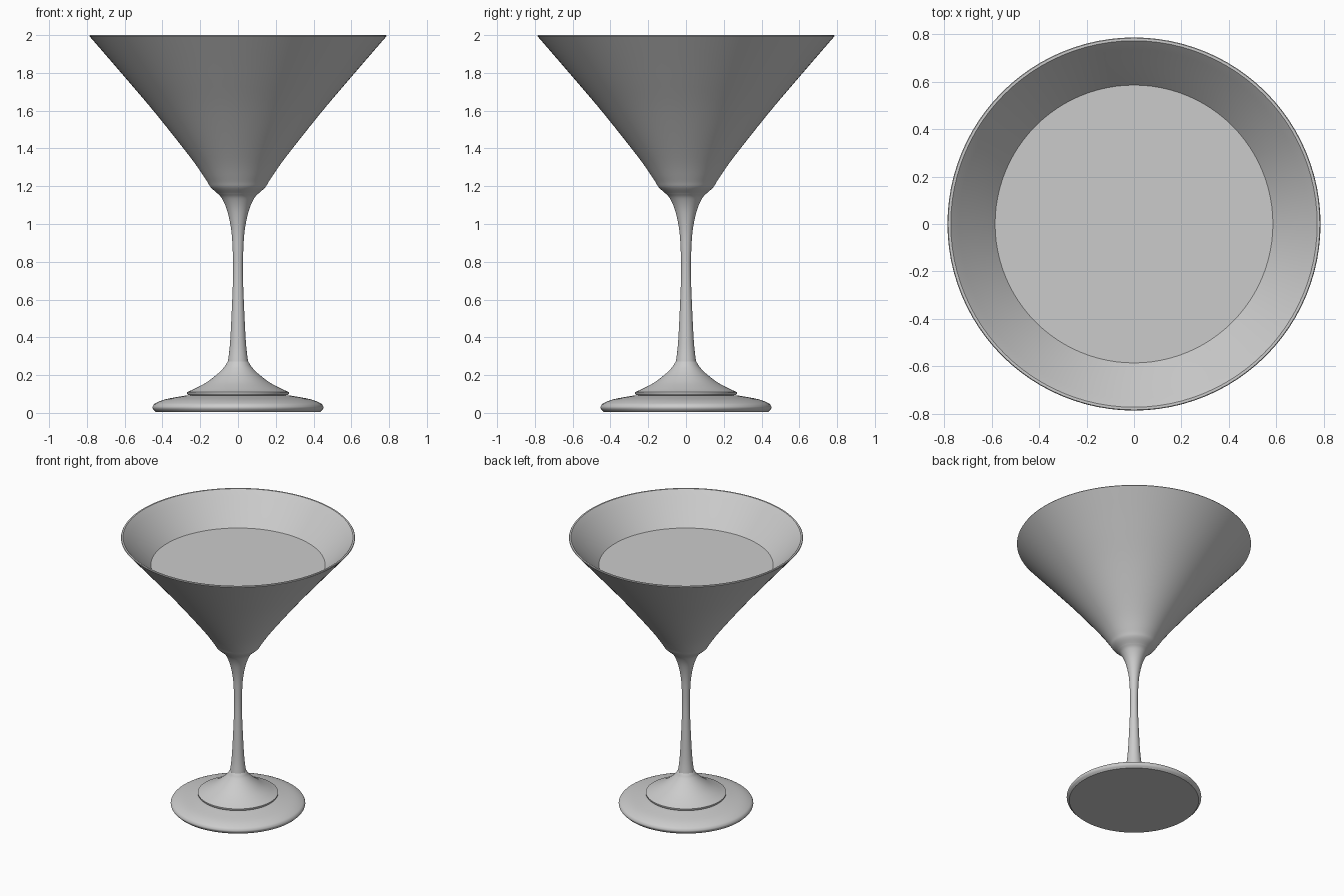
import bpy, bmesh, math
from mathutils import Vector

if "Cube" in bpy.data.objects:
    bpy.data.objects.remove(bpy.data.objects["Cube"])

SIDES = 96


def smooth_path(pts, steps=6):
    """Catmull-Rom curve through (radius, z) points."""
    p = [Vector(q) for q in pts]
    p = [2 * p[0] - p[1]] + p + [2 * p[-1] - p[-2]]
    out = []
    for a, b, c, d in zip(p, p[1:], p[2:], p[3:]):
        for i in range(steps):
            t = i / steps
            out.append(0.5 * (2 * b + (c - a) * t + (2 * a - 5 * b + 4 * c - d) * t * t
                              + (3 * b - a - 3 * c + d) * t ** 3))
    return [tuple(q) for q in out] + [tuple(pts[-1])]


def lathe(name, profile):
    """Spin a (radius, z) profile around z; radius 0 ends become poles."""
    bm = bmesh.new()
    verts = [bm.verts.new((max(r, 0), 0, z)) for r, z in profile]
    edges = [bm.edges.new(e) for e in zip(verts, verts[1:])]
    bmesh.ops.spin(bm, geom=verts + edges, cent=(0, 0, 0), axis=(0, 0, 1),
                   angle=2 * math.pi, steps=SIDES)
    bmesh.ops.remove_doubles(bm, verts=bm.verts, dist=1e-4)
    bmesh.ops.recalc_face_normals(bm, faces=bm.faces)
    me = bpy.data.meshes.new(name)
    bm.to_mesh(me)
    bm.free()
    ob = bpy.data.objects.new(name, me)
    bpy.context.collection.objects.link(ob)
    bpy.ops.object.select_all(action='DESELECT')
    ob.select_set(True)
    bpy.context.view_layer.objects.active = ob
    bpy.ops.object.shade_smooth_by_angle(angle=math.radians(35))
    return ob


# Round foot disc
foot_top = smooth_path([(0.435, 0.004), (0.45, 0.02), (0.451, 0.035), (0.435, 0.052),
                        (0.38, 0.073), (0.27, 0.093)])
lathe("foot", [(0, 0.004), (0.435, 0.004)] + foot_top[1:] + [(0, 0.1)])

# Flared collar between foot and stem
flare = smooth_path([(0.27, 0.11), (0.225, 0.13), (0.165, 0.163), (0.11, 0.205),
                     (0.075, 0.24), (0.06, 0.263)])
lathe("foot_flare", [(0, 0.095), (0.265, 0.095), (0.27, 0.103)] + flare + [(0.054, 0.272), (0, 0.272)])

# Slim stem widening up into the bowl
stem = smooth_path([(0.055, 0.26), (0.043, 0.36), (0.034, 0.52), (0.026, 0.73), (0.028, 0.86),
                    (0.036, 0.97), (0.057, 1.07), (0.085, 1.135), (0.112, 1.165)])
lathe("stem", [(0, 0.26)] + stem + [(0, 1.165)])

# Conical bowl: outer wall, rim, inner wall
outer = smooth_path([(0.11, 1.163), (0.145, 1.195), (0.17, 1.235), (0.25, 1.35), (0.44, 1.59),
                     (0.61, 1.79), (0.787, 1.995)])
inner = smooth_path([(0.768, 1.995), (0.585, 1.79), (0.415, 1.59), (0.225, 1.35),
                     (0.13, 1.24), (0, 1.2)])
lathe("bowl", [(0, 1.163)] + outer + [(0.784, 2.0), (0.773, 2.0)] + inner)

# Drink filling the bowl
lathe("drink", [(0, 1.795), (0.586, 1.795), (0.58, 1.785), (0.22, 1.355), (0.12, 1.25), (0, 1.21)])
